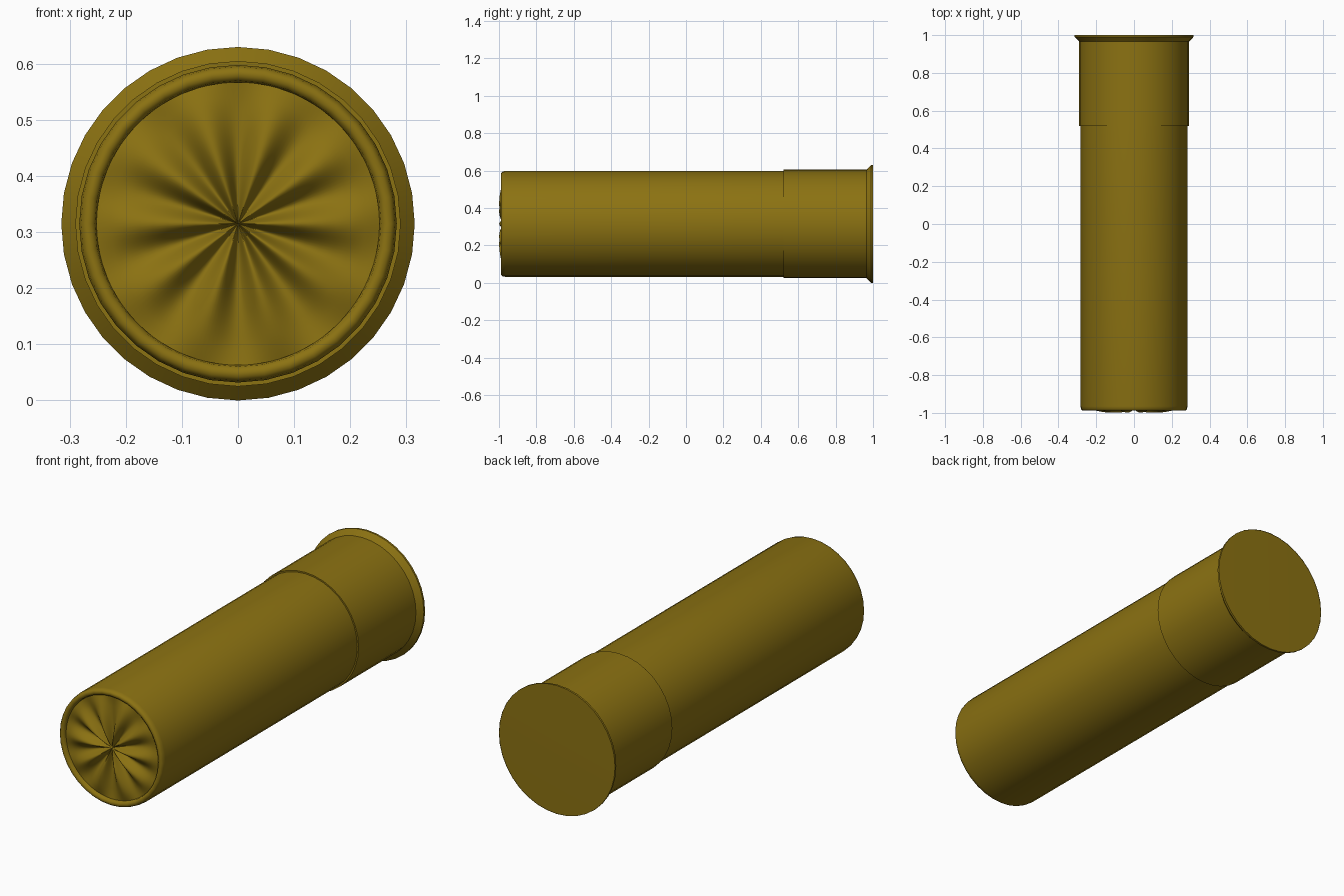
import bpy
import bmesh
from math import sin, cos, pi, radians

cube = bpy.data.objects.get("Cube")
if cube:
    bpy.data.objects.remove(cube, do_unlink=True)

CENTRE_Z = 0.315
SIDES = 36
FOLDS = 10

brass = bpy.data.materials.new("dark brass")
brass.use_nodes = True
colour = (0.26, 0.168, 0.006, 1)
brass.diffuse_color = colour
brass.node_tree.nodes["Principled BSDF"].inputs["Base Color"].default_value = colour


def lathe(name, profile, sides, smooth_angle, offset=None):
    """Turn (radius, y) points around the long axis; radius 0 closes to a point."""
    bm = bmesh.new()
    rings = []
    for r, y in profile:
        if r == 0:
            rings.append([bm.verts.new((0, y, CENTRE_Z))] * sides)
            continue
        ring = []
        for i in range(sides):
            a = 2 * pi * i / sides
            dy = offset(r, a) if offset else 0
            ring.append(bm.verts.new((r * cos(a), y + dy, CENTRE_Z + r * sin(a))))
        rings.append(ring)
    for a, b in zip(rings, rings[1:]):
        for i in range(sides):
            j = (i + 1) % sides
            corners = list(dict.fromkeys((a[i], a[j], b[j], b[i])))
            bm.faces.new(corners)
    bmesh.ops.recalc_face_normals(bm, faces=bm.faces)
    mesh = bpy.data.meshes.new(name)
    bm.to_mesh(mesh)
    bm.free()
    mesh.materials.append(brass)
    obj = bpy.data.objects.new(name, mesh)
    bpy.context.collection.objects.link(obj)
    bpy.ops.object.select_all(action="DESELECT")
    obj.select_set(True)
    bpy.context.view_layer.objects.active = obj
    bpy.ops.object.shade_smooth_by_angle(angle=radians(smooth_angle))
    return obj


# Long tube with a rolled lip at the front
lathe("tube", [(0.283, 0.53), (0.283, -0.965), (0.28, -0.98), (0.273, -0.988),
               (0.263, -0.988), (0.255, -0.982), (0.252, -0.965)], SIDES, 50)

# Closed front: folds radiate from the middle and fade at the lip
def fold(r, a):
    t = r / 0.252
    return -0.017 * sin(pi * min(t, 1) ** 0.8) ** 0.7 * cos(FOLDS * a) if t < 0.999 else 0

steps = 10
lathe("folded_end", [(0.252 * k / steps, -0.972 - 0.01 * sin(pi * k / steps))
                     for k in range(steps + 1)], SIDES * 5, 60, fold)

# Metal cup around the back with a flared rim
lathe("base_cup", [(0.283, 0.52), (0.29, 0.52), (0.29, 0.965), (0.297, 0.972),
                   (0.315, 0.99), (0.315, 1.0)], SIDES, 40)

# Back plate, shallow dome
lathe("back_plate", [(0.315, 0.998), (0.2, 0.9995), (0, 1.0)], SIDES, 40)
